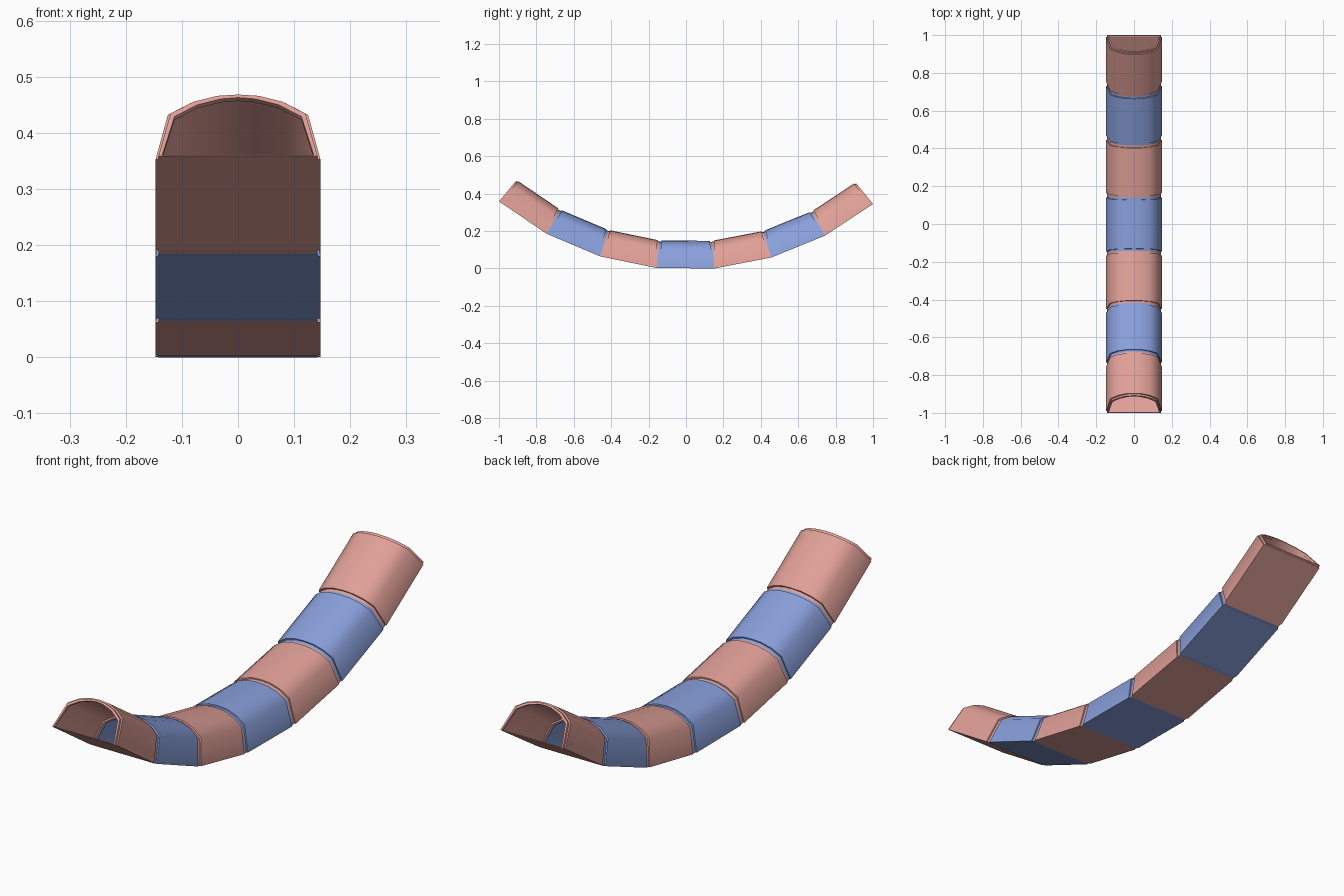
import bpy, bmesh, math
from mathutils import Vector

if "Cube" in bpy.data.objects:
    bpy.data.objects.remove(bpy.data.objects["Cube"])

COUNT = 7
LENGTH = 0.309                 # underside length of one segment
BEND = math.radians(11.25)     # turn at each joint
TILT = math.radians(-0.4)
COLLAR = 0.011                 # length of the recessed collar
FLOOR = 0.003

# Half of the arched cross-section: half width, height
HALF = [(0.147, 0), (0.125, 0.104), (0.085, 0.131), (0.042, 0.145)]


def material(name, colour):
    m = bpy.data.materials.new(name)
    m.use_nodes = True
    m.diffuse_color = (*colour, 1)
    m.node_tree.nodes["Principled BSDF"].inputs["Base Color"].default_value = (*colour, 1)
    return m


def section(inset, base):
    """Arched outline shrunk by inset, with its floor at height base."""
    right = [(x - inset, max(h - inset, base)) for x, h in HALF]
    return right + [(0, 0.148 - inset)] + [(-x, h) for x, h in reversed(right)]


def segment(name, start, end, up_a, up_b, mat):
    along = (end - start).normalized()
    bm = bmesh.new()
    # Station: is it at the far end, distance from that end, inset
    outer = [(0, 0, 0.005), (0, COLLAR, 0.005), (0, COLLAR, 0),
             (1, COLLAR, 0), (1, COLLAR, 0.005), (1, 0, 0.005)]
    inner = [(1, 0, 0.012), (1, COLLAR, 0.012), (1, COLLAR, 0.008),
             (0, COLLAR, 0.008), (0, COLLAR, 0.012), (0, 0, 0.012)]
    rings = []
    for stations, base in ((outer, 0), (inner, FLOOR)):
        for far, distance, inset in stations:
            up = up_b if far else up_a
            origin = end - along * distance if far else start + along * distance
            rings.append([bm.verts.new(origin + up * h + Vector((x, 0, 0)))
                          for x, h in section(inset, base)])
    # Skin the rings into a closed hollow shell
    for i, ring in enumerate(rings):
        nxt = rings[(i + 1) % len(rings)]
        for j in range(len(ring)):
            k = (j + 1) % len(ring)
            bm.faces.new((ring[j], ring[k], nxt[k], nxt[j]))
    bmesh.ops.recalc_face_normals(bm, faces=bm.faces)
    mesh = bpy.data.meshes.new(name)
    bm.to_mesh(mesh)
    bm.free()
    mesh.materials.append(mat)
    obj = bpy.data.objects.new(name, mesh)
    bpy.context.collection.objects.link(obj)
    bpy.ops.object.select_all(action='DESELECT')
    obj.select_set(True)
    bpy.context.view_layer.objects.active = obj
    bpy.ops.object.shade_smooth_by_angle(angle=math.radians(50))


# Joint positions along the underside, and the tilt of each joint plane
joints = [Vector((0, 0, 0))]
ups = []
for i in range(COUNT + 1):
    lean = (i - COUNT / 2) * BEND + TILT
    ups.append(Vector((0, -math.sin(lean), math.cos(lean))))
    if i < COUNT:
        a = (i - (COUNT - 1) / 2) * BEND + TILT
        joints.append(joints[-1] + Vector((0, math.cos(a), math.sin(a))) * LENGTH)
shift = Vector((0, (joints[0].y + joints[-1].y) / 2, min(p.z for p in joints)))
joints = [p - shift for p in joints]

# Alternating tunnel segments
colours = [material("salmon_pink", (0.74, 0.35, 0.31)),
           material("soft_blue", (0.25, 0.35, 0.71))]
for i in range(COUNT):
    segment(f"tunnel_segment_{i + 1}", joints[i], joints[i + 1],
            ups[i], ups[i + 1], colours[i % 2])
